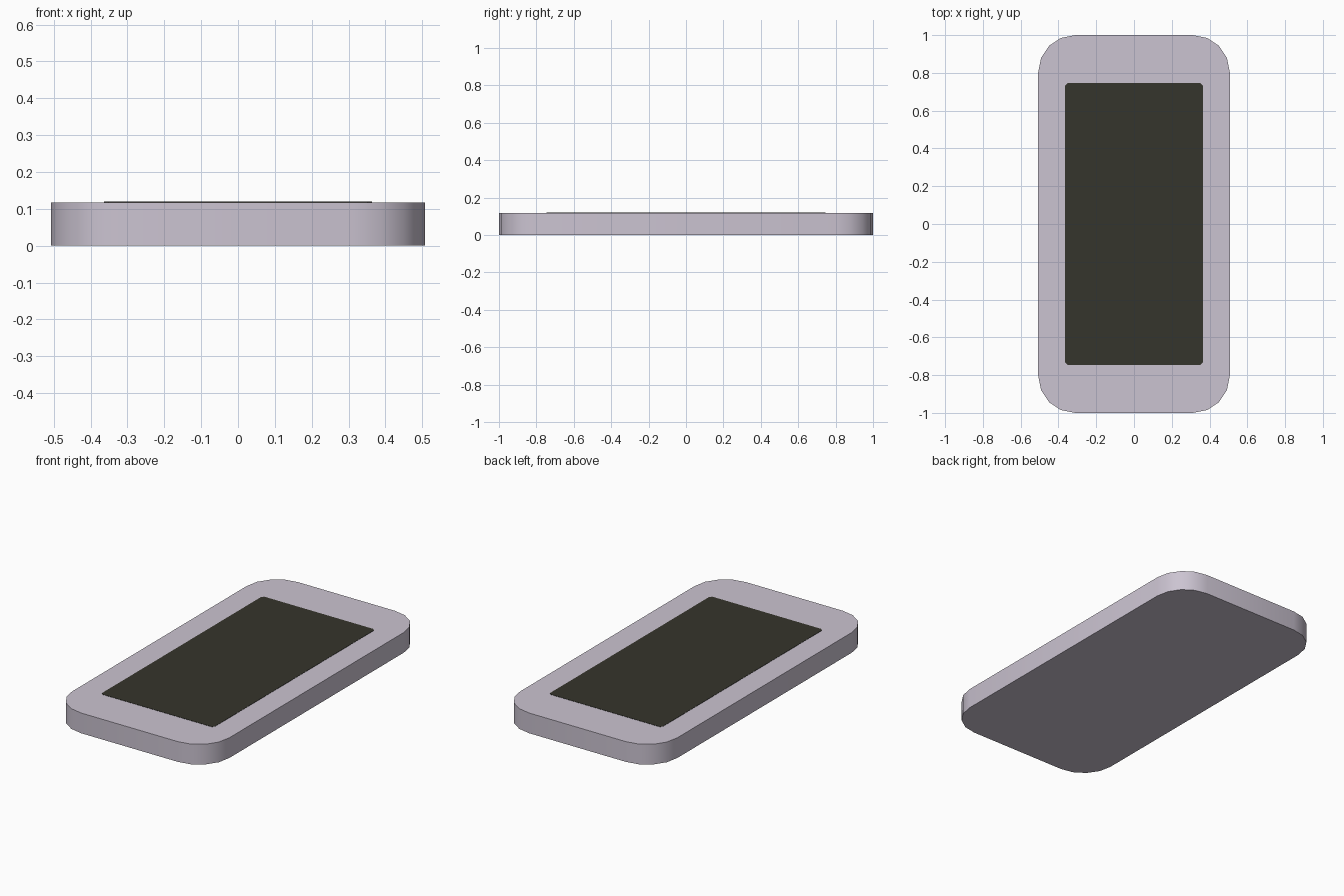
import bpy, math

if "Cube" in bpy.data.objects:
    bpy.data.objects.remove(bpy.data.objects["Cube"])


def material(name, rgb):
    m = bpy.data.materials.new(name)
    m.diffuse_color = (*rgb, 1.0)
    m.use_nodes = True
    m.node_tree.nodes["Principled BSDF"].inputs["Base Color"].default_value = m.diffuse_color
    return m


def rounded_slab(name, half_x, half_y, radius, z0, z1, steps, mat):
    """Rounded rectangle outline extruded from z0 to z1."""
    outline = []
    for corner, (sx, sy) in enumerate([(1, 1), (-1, 1), (-1, -1), (1, -1)]):
        for i in range(steps + 1):
            a = math.pi / 2 * (corner + i / steps)
            outline.append((sx * (half_x - radius) + radius * math.cos(a),
                            sy * (half_y - radius) + radius * math.sin(a)))
    n = len(outline)
    verts = [(x, y, z) for z in (z0, z1) for x, y in outline]
    faces = [tuple(reversed(range(n))), tuple(range(n, 2 * n))]
    faces += [(i, (i + 1) % n, n + (i + 1) % n, n + i) for i in range(n)]
    mesh = bpy.data.meshes.new(name)
    mesh.from_pydata(verts, [], faces)
    mesh.materials.append(mat)
    ob = bpy.data.objects.new(name, mesh)
    bpy.context.collection.objects.link(ob)
    bpy.ops.object.select_all(action='DESELECT')
    ob.select_set(True)
    bpy.context.view_layer.objects.active = ob
    bpy.ops.object.shade_smooth_by_angle(angle=math.radians(30))
    return ob


casing = material("pale lilac grey", (0.60, 0.55, 0.64))
glass = material("dark olive black", (0.036, 0.035, 0.025))

# Flat casing with rounded corners
rounded_slab("casing", 0.507, 1.0, 0.195, 0.0, 0.118, 4, casing)
# Thin dark screen on the top face
rounded_slab("screen", 0.364, 0.746, 0.012, 0.117, 0.1195, 1, glass)
